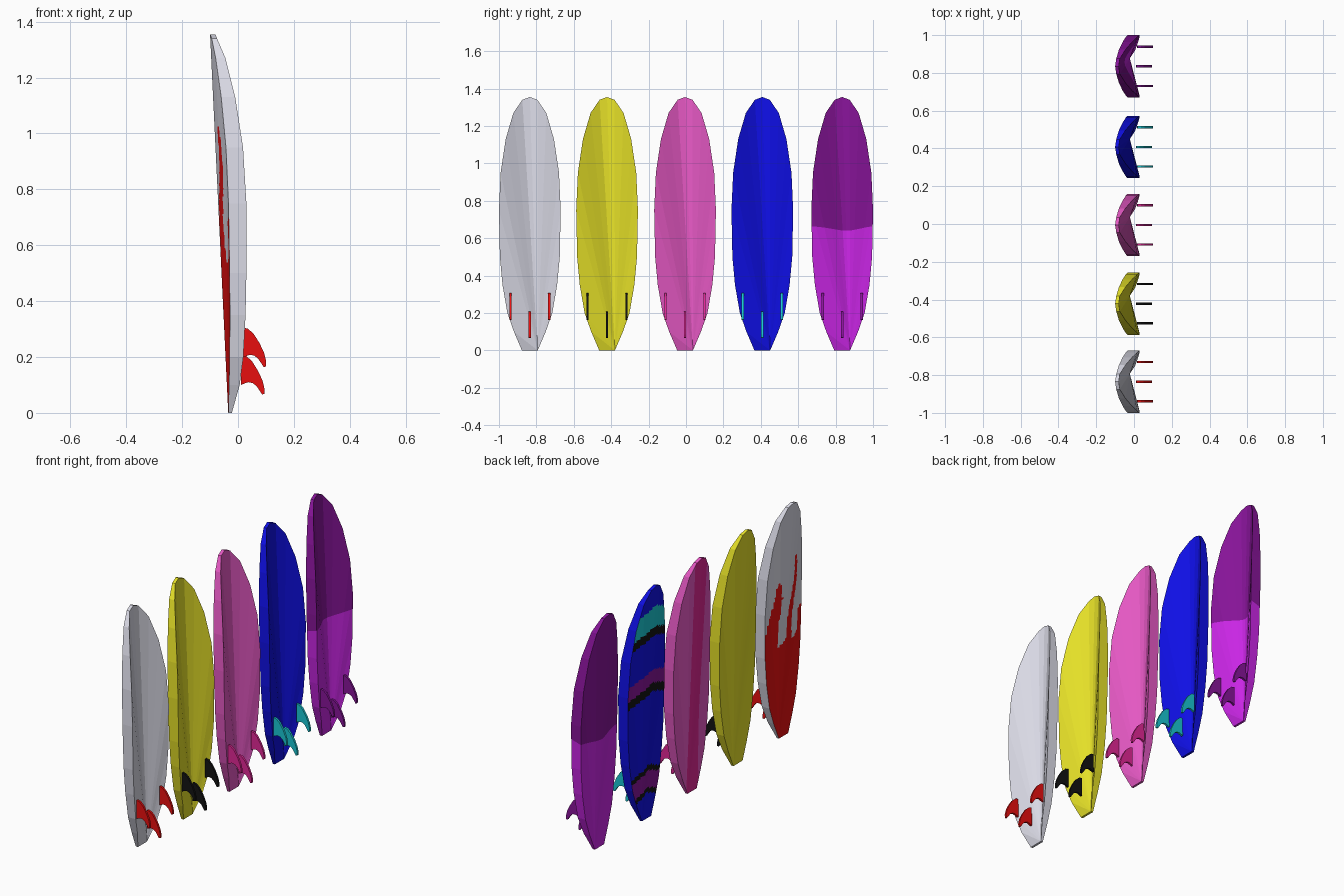
import bpy, bmesh, math
from mathutils import Vector

if "Cube" in bpy.data.objects:
    bpy.data.objects.remove(bpy.data.objects["Cube"])

# colours (linear)
COLOURS = {
    "white": (.845, .845, .95), "yellow": (1, .95, .027), "pink": (1, .125, .70),
    "blue": (.006, .006, 1), "violet": (.75, .024, 1), "dark_purple": (.245, .007, .32),
    "red": (1, .006, .006), "black": (.006, .006, .006), "teal": (.01, .57, .65),
    "magenta": (.75, .02, .30),
}
NAMES = list(COLOURS)
MATS = []
for n, c in COLOURS.items():
    m = bpy.data.materials.new(n)
    m.diffuse_color = (*c, 1)
    m.use_nodes = True
    m.node_tree.nodes["Principled BSDF"].inputs["Base Color"].default_value = m.diffuse_color
    MATS.append(m)

# half outline of a board: height, half width, underside x, deck x
STATIONS = [
    (0.00, .042, -.022, -.035), (.10, .085, .006, -.032), (.20, .120, .019, -.030),
    (.35, .146, .027, -.029), (.50, .160, .030, -.030), (.75, .165, .030, -.034),
    (.95, .156, .018, -.043), (1.13, .129, -.010, -.060), (1.27, .088, -.045, -.080),
    (1.34, .040, -.075, -.094),
]
TIP = (1.355, 0, -.081, -.100)
# fin profile (x, z) of the middle fin
FIN = [(.010, .100), (.012, .208), (.030, .203), (.050, .185), (.072, .150), (.088, .115),
       (.095, .085), (.094, .068), (.086, .066), (.077, .080), (.066, .096), (.052, .107),
       (.036, .110)]


def rim(col):
    """Rim loop from the +y tail corner, over the tip, to the -y tail corner."""
    right = [Vector((s[col], s[1], s[0])) for s in STATIONS]
    left = [Vector((s[col], -s[1], s[0])) for s in reversed(STATIONS)]
    return right + [Vector((TIP[col], 0, TIP[0]))] + left


def finish(bm, name, y, paint):
    """Paint faces by rule and place the mesh as an object."""
    used = []
    for f in bm.faces:
        colour = paint(f.calc_center_median())
        if colour not in used:
            used.append(colour)
        f.material_index = used.index(colour)
    me = bpy.data.meshes.new(name)
    bm.to_mesh(me)
    bm.free()
    for colour in used:
        me.materials.append(MATS[NAMES.index(colour)])
    ob = bpy.data.objects.new(name, me)
    ob.location.y = y
    bpy.context.collection.objects.link(ob)
    return ob


def cut(bm, planes):
    for co, no in planes:
        bmesh.ops.bisect_plane(bm, geom=bm.verts[:] + bm.edges[:] + bm.faces[:],
                               plane_co=co, plane_no=no, dist=1e-5)


def hull(name, y, paint, planes=()):
    # rails and underside, the underside fanning out from one tail corner
    bm = bmesh.new()
    b = [bm.verts.new(p) for p in rim(2)]
    d = [bm.verts.new(p) for p in rim(3)]
    n = len(b)
    for i in range(n):
        j = (i + 1) % n
        bm.faces.new((b[j], b[i], d[i], d[j]))
    for i in range(1, n - 1):
        bm.faces.new((b[0], b[i], b[i + 1]))
    cut(bm, planes)
    finish(bm, name + "_hull", y, paint)


def deck(name, y, paint, planes=()):
    # deck sheet, ridged from tail corner to tip
    bm = bmesh.new()
    d = [bm.verts.new(p) for p in rim(3)]
    for i in range(1, len(d) - 1):
        bm.faces.new((d[0], d[i + 1], d[i]))
    cut(bm, planes)
    finish(bm, name + "_deck", y, paint)


def fin(name, y, dx, dz, colour):
    bm = bmesh.new()
    t = .006
    near = [bm.verts.new((x + dx, -t, z + dz)) for x, z in FIN]
    far = [bm.verts.new((x + dx, t, z + dz)) for x, z in FIN]
    bm.faces.new(near)
    bm.faces.new(far[::-1])
    for i in range(len(FIN)):
        j = (i + 1) % len(FIN)
        bm.faces.new((near[i], far[i], far[j], near[j]))
    bmesh.ops.recalc_face_normals(bm, faces=bm.faces[:])
    finish(bm, name, y, lambda c: colour)


# painted patterns
def flames(c):
    y, z = c.y, c.z
    if z < .56 + .02 * math.cos(y * 40):
        return "red"
    # tongues: centre at base, lean, half width at base, top
    for y0, lean, w, top, wave in ((.120, -.04, .045, .91, .008),
                                   (-.030, -.03, .036, 1.03, .018),
                                   (-.165, .02, .040, .70, 0)):
        k = (z - .54) / (top - .54)
        mid = y0 + lean * k + wave * math.sin(k * 6.3)
        if k < 1 and abs(y - mid) < w * (1 - k) ** .4:
            return "red"
    return "white"


def chevrons(c):
    t = c.z + .4 * abs(c.y)
    for lo, hi, colour in ((1.12, 1.24, "teal"), (1.07, 1.12, "black"),
                           (.79, .87, "dark_purple"), (.74, .79, "black"),
                           (.28, .31, "black"), (.18, .28, "dark_purple"),
                           (.15, .18, "black")):
        if lo < t < hi:
            return colour
    return "blue"


def plain(colour):
    return lambda c: colour


def two_tone(c):
    return "dark_purple" if c.z - .3 * c.x > .655 else "violet"


GRID = ([((0, -.15 + .0125 * i, 0), (0, 1, 0)) for i in range(25)]
        + [((0, 0, .0125 * i), (0, 0, 1)) for i in range(1, 108)])
HALF = [((0, 0, .655), (-.3, 0, 1))]
STRIPE = [((0, -.06, 0), (0, 1, 0)), ((0, .05, 0), (0, 1, 0))]

# name, y, hull paint, hull cuts, deck paint, deck cuts, fin colour
BOARDS = [
    ("white_board", -.835, plain("white"), (), flames, GRID, "red"),
    ("yellow_board", -.422, plain("yellow"), (), plain("yellow"), (), "black"),
    ("pink_board", -.005, plain("pink"), (),
     lambda c: "magenta" if -.06 < c.y < .05 else "pink", STRIPE, "magenta"),
    ("blue_board", .408, plain("blue"), (), chevrons, GRID, "teal"),
    ("purple_board", .835, two_tone, HALF, two_tone, HALF, "dark_purple"),
]
for name, y, hp, hc, dp, dc, fc in BOARDS:
    hull(name, y, hp, hc)
    deck(name, y, dp, dc)
    fin(name + "_middle_fin", y, 0, 0, fc)
    for side, s in (("left", -1), ("right", 1)):
        fin(name + "_" + side + "_fin", y + s * .104, .006, .098, fc)
